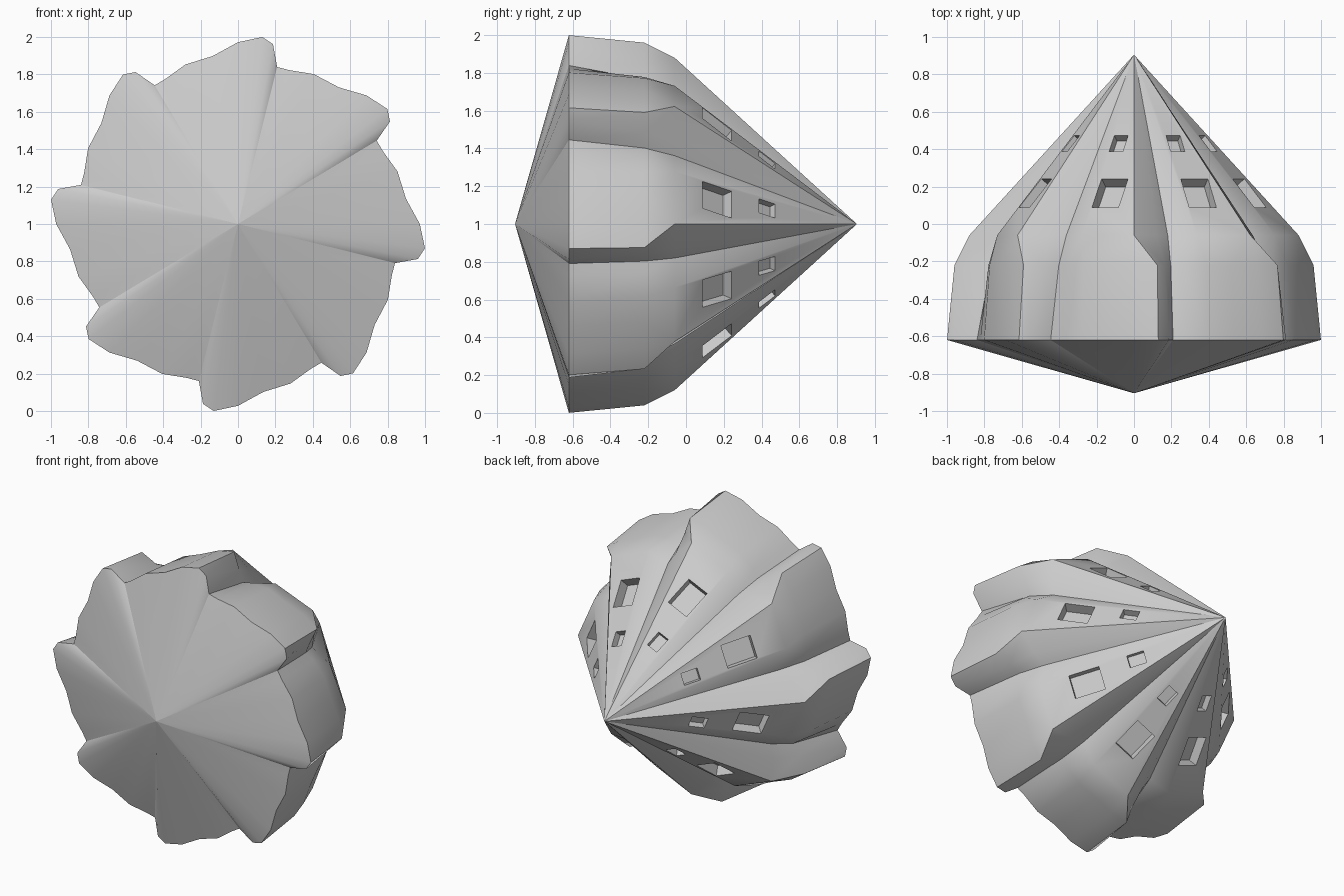
import bpy, bmesh, math
from mathutils import Vector, Matrix

if "Cube" in bpy.data.objects:
    bpy.data.objects.remove(bpy.data.objects["Cube"], do_unlink=True)

FLUTES = 8
TIP_Y, FRONT_Y, RIM_Y, SHOULDER_Y, CONE_Y = 0.905, -0.905, -0.62, -0.22, -0.06
CENTRE = Vector((0, 0, 1))

# One flute as (angle in degrees, radius): ridge, panel, valley, cliff
RIM = [(-7.4, 1.008), (0, 0.972), (8.6, 0.908), (18.2, 0.898),
       (26.6, 0.867), (31, 0.865), (34, 0.98)]
SHOULDER = [(-7.4, 0.968), (0, 0.935), (8.6, 0.885), (18.2, 0.865),
            (26.6, 0.82), (30.6, 0.79), (34, 0.86)]
RIDGE, EDGE, VALLEY, CLIFF = (0, 0.88), (20.3, 0.805), (30.4, 0.715), (36, 0.785)
CONE = [RIDGE, RIDGE, RIDGE, EDGE, EDGE, VALLEY, CLIFF]


def polar(angle, radius, y):
    a = math.radians(angle)
    return CENTRE + Vector((radius * math.cos(a), y, radius * math.sin(a)))


def finish(name, bm):
    bmesh.ops.recalc_face_normals(bm, faces=bm.faces)
    mesh = bpy.data.meshes.new(name)
    bm.to_mesh(mesh)
    bm.free()
    obj = bpy.data.objects.new(name, mesh)
    bpy.context.collection.objects.link(obj)
    return obj


# Fluted drill body: three rings closed by a point at each end
bm = bmesh.new()
rings = []
for profile, y in ((RIM, RIM_Y), (SHOULDER, SHOULDER_Y), (CONE, CONE_Y)):
    rings.append([bm.verts.new(polar(a + 360 / FLUTES * i, r, y))
                  for i in range(FLUTES) for a, r in profile])
front = bm.verts.new(CENTRE + Vector((0, FRONT_Y, 0)))
back = bm.verts.new(CENTRE + Vector((0, TIP_Y, 0)))
count = len(rings[0])
for i in range(count):
    j = (i + 1) % count
    bm.faces.new((front, rings[0][i], rings[0][j]))
    for low, high in zip(rings, rings[1:]):
        bm.faces.new((low[i], high[i], high[j], low[j]))
    bm.faces.new((back, rings[-1][j], rings[-1][i]))
bmesh.ops.remove_doubles(bm, verts=bm.verts, dist=0.0005)
drill = finish("drill_head", bm)

# Recess cutters, square to each flat panel: (y, width, length, depth)
bm = bmesh.new()
tip = CENTRE + Vector((0, TIP_Y, 0))
for i in range(FLUTES):
    turn = 360 / FLUTES * i
    a = polar(RIDGE[0] + turn, RIDGE[1], CONE_Y)
    b = polar(EDGE[0] + turn, EDGE[1], CONE_Y)
    across = (b - a).normalized()
    normal = across.cross(tip - a).normalized()
    if normal.dot(a - CENTRE) < 0:
        normal.negate()
    along = normal.cross(across)
    for y, width, length, depth in ((0.165, 0.155, 0.2, 0.07), (0.43, 0.08, 0.11, 0.045)):
        spot = a.lerp(b, 0.6).lerp(tip, (y - CONE_Y) / (TIP_Y - CONE_Y))
        frame = Matrix((across, along, normal)).transposed().to_4x4()
        size = Matrix.Diagonal((width, length, 2 * depth, 1))
        bmesh.ops.create_cube(bm, size=1, matrix=Matrix.Translation(spot) @ frame @ size)
cutter = finish("recess_cutter", bm)

cut = drill.modifiers.new("recesses", "BOOLEAN")
cut.operation, cut.solver, cut.object = "DIFFERENCE", "EXACT", cutter
bpy.ops.object.select_all(action="DESELECT")
bpy.context.view_layer.objects.active = drill
drill.select_set(True)
bpy.ops.object.modifier_apply(modifier=cut.name)
bpy.data.objects.remove(cutter, do_unlink=True)

# Plain grey material
grey = bpy.data.materials.new("grey")
grey.use_nodes = True
colour = (0.6, 0.6, 0.6, 1)
grey.diffuse_color = colour
grey.node_tree.nodes["Principled BSDF"].inputs["Base Color"].default_value = colour
drill.data.materials.clear()
drill.data.materials.append(grey)
bpy.ops.object.shade_smooth_by_angle(angle=math.radians(30))
